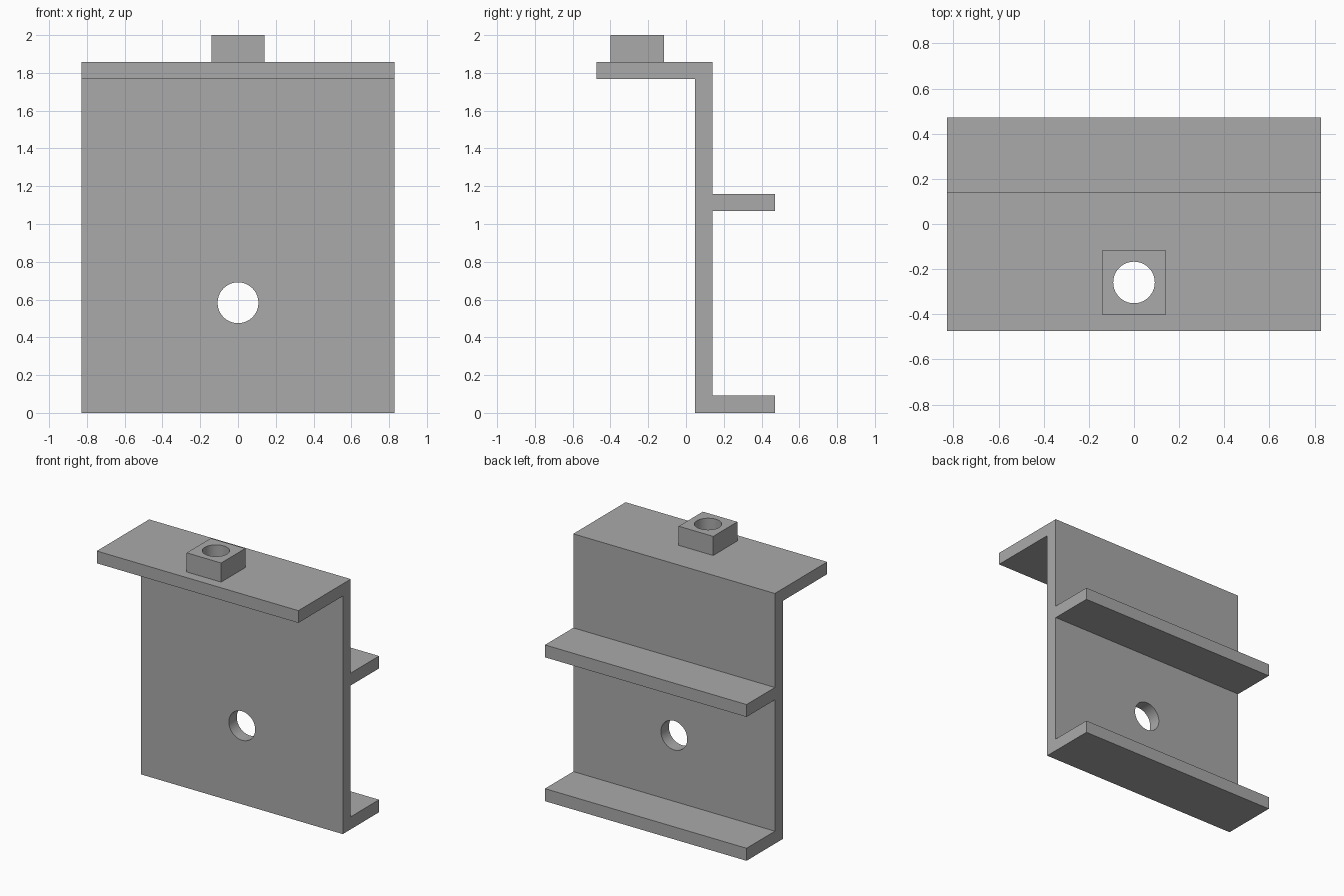
import bpy, bmesh, math

cube = bpy.data.objects.get("Cube")
if cube:
    bpy.data.objects.remove(cube, do_unlink=True)

# Plain grey finish
grey = bpy.data.materials.new("plain_grey")
grey.use_nodes = True
colour = (0.4, 0.4, 0.4, 1)
grey.diffuse_color = colour
grey.node_tree.nodes["Principled BSDF"].inputs["Base Color"].default_value = colour

HALF_WIDTH = 0.828


def link(name, bm):
    bmesh.ops.recalc_face_normals(bm, faces=bm.faces)
    mesh = bpy.data.meshes.new(name)
    bm.to_mesh(mesh)
    bm.free()
    mesh.materials.append(grey)
    obj = bpy.data.objects.new(name, mesh)
    bpy.context.collection.objects.link(obj)
    return obj


def extrude_profile(name, points, half_width):
    """Extrude a (y, z) outline along x."""
    bm = bmesh.new()
    face = bm.faces.new([bm.verts.new((-half_width, y, z)) for y, z in points])
    side = bmesh.ops.extrude_face_region(bm, geom=[face])
    verts = [v for v in side["geom"] if isinstance(v, bmesh.types.BMVert)]
    bmesh.ops.translate(bm, verts=verts, vec=(2 * half_width, 0, 0))
    return link(name, bm)


def drill(obj, location, radius, depth, tilt=0):
    """Cut a round hole and remove the cutter."""
    bm = bmesh.new()
    bmesh.ops.create_cone(bm, cap_ends=True, segments=64,
                          radius1=radius, radius2=radius, depth=depth)
    cutter = link("hole_cutter", bm)
    cutter.location = location
    cutter.rotation_euler.x = tilt
    cutter.hide_render = True
    mod = obj.modifiers.new("hole", "BOOLEAN")
    mod.operation = "DIFFERENCE"
    mod.solver = "EXACT"
    mod.object = cutter
    bpy.context.view_layer.objects.active = obj
    bpy.ops.object.modifier_apply(modifier=mod.name)
    bpy.data.objects.remove(cutter, do_unlink=True)


# Bracket: web with a front top flange and two rear flanges
front, web_front, web_back, back = -0.474, 0.047, 0.14, 0.472
top, top_under = 1.858, 1.767
bracket = extrude_profile("bracket", [
    (web_front, 0), (back, 0), (back, 0.093), (web_back, 0.093),
    (web_back, 1.068), (back, 1.068), (back, 1.16), (web_back, 1.16),
    (web_back, top), (front, top), (front, top_under), (web_front, top_under),
], HALF_WIDTH)

# Square boss on the top flange
boss = extrude_profile("square_boss", [
    (-0.4, top), (-0.117, top), (-0.117, 2), (-0.4, 2)], 0.1415)

# Hole through the web, and hole through boss and flange
drill(bracket, (0, 0.09, 0.583), 0.108, 0.3, math.pi / 2)
for part in (bracket, boss):
    drill(part, (0, -0.259, 1.85), 0.092, 0.6)

# Smooth hole walls, sharp edges elsewhere
bpy.ops.object.select_all(action="DESELECT")
for part in (bracket, boss):
    part.select_set(True)
bpy.context.view_layer.objects.active = bracket
bpy.ops.object.shade_smooth_by_angle(angle=math.radians(30))
